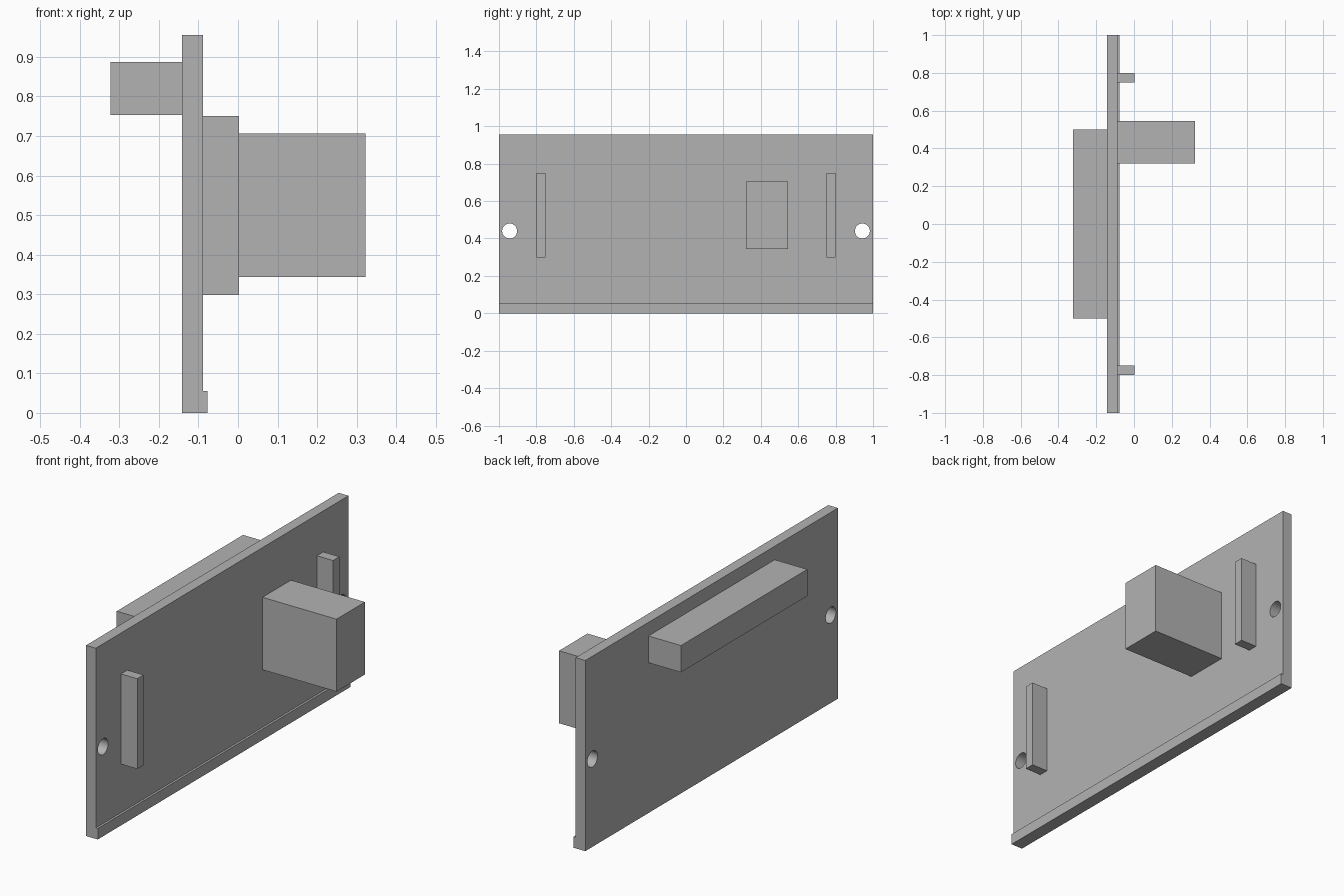
import bpy
import bmesh
from math import pi
from mathutils import Matrix

cube = bpy.data.objects.get("Cube")
if cube:
    bpy.data.objects.remove(cube, do_unlink=True)

# Single matte grey
grey = bpy.data.materials.new("plain grey")
grey.use_nodes = True
color = (0.45, 0.45, 0.45, 1)
grey.diffuse_color = color
grey.node_tree.nodes["Principled BSDF"].inputs["Base Color"].default_value = color


def add_object(name, bm):
    bmesh.ops.recalc_face_normals(bm, faces=bm.faces)
    mesh = bpy.data.meshes.new(name)
    bm.to_mesh(mesh)
    bm.free()
    mesh.materials.append(grey)
    obj = bpy.data.objects.new(name, mesh)
    bpy.context.collection.objects.link(obj)
    return obj


def box(name, xs, ys, zs):
    bm = bmesh.new()
    spans = (xs, ys, zs)
    center = [(a + b) / 2 for a, b in spans]
    size = [b - a for a, b in spans]
    bmesh.ops.create_cube(
        bm, size=1, matrix=Matrix.Translation(center) @ Matrix.Diagonal((*size, 1)))
    return add_object(name, bm)


BACK, FACE, LIP = -0.142, -0.088, -0.077

# Board with a thicker lip along its lower edge, extruded from its profile
bm = bmesh.new()
profile = [(BACK, 0), (LIP, 0), (LIP, 0.055), (FACE, 0.055), (FACE, 0.955), (BACK, 0.955)]
end = bm.faces.new([bm.verts.new((x, -1, z)) for x, z in profile])
swept = bmesh.ops.extrude_face_region(bm, geom=[end])["geom"]
bmesh.ops.translate(
    bm, vec=(0, 2, 0), verts=[v for v in swept if isinstance(v, bmesh.types.BMVert)])
board = add_object("board", bm)

# Screw hole cutters through both ends of the board
bm = bmesh.new()
for side in (-1, 1):
    bmesh.ops.create_cone(
        bm, cap_ends=True, segments=32, radius1=0.04, radius2=0.04, depth=0.3,
        matrix=Matrix.Translation((FACE, side * 0.943, 0.44)) @ Matrix.Rotation(pi / 2, 4, "Y"))
cutter = add_object("hole_cutter", bm)
cutter.hide_render = True
cutter.hide_viewport = True

holes = board.modifiers.new("screw holes", "BOOLEAN")
holes.operation = "DIFFERENCE"
holes.solver = "EXACT"
holes.object = cutter

# Apply the holes and drop the cutter
evaluated = board.evaluated_get(bpy.context.evaluated_depsgraph_get())
board_mesh = bpy.data.meshes.new_from_object(evaluated)
board.modifiers.clear()
board.data = board_mesh
bpy.data.objects.remove(cutter, do_unlink=True)

# Round hole walls
bpy.ops.object.select_all(action="DESELECT")
board.select_set(True)
bpy.context.view_layer.objects.active = board
bpy.ops.object.shade_smooth_by_angle()

# Parts mounted on the board
box("rear_connector", (-0.322, BACK), (-0.5, 0.5), (0.753, 0.887))
box("large_block", (FACE, 0.322), (0.32, 0.545), (0.343, 0.706))
for name, ys in (("right_rib", (-0.8, -0.75)), ("left_rib", (0.75, 0.8))):
    box(name, (FACE, 0.002), ys, (0.298, 0.75))
